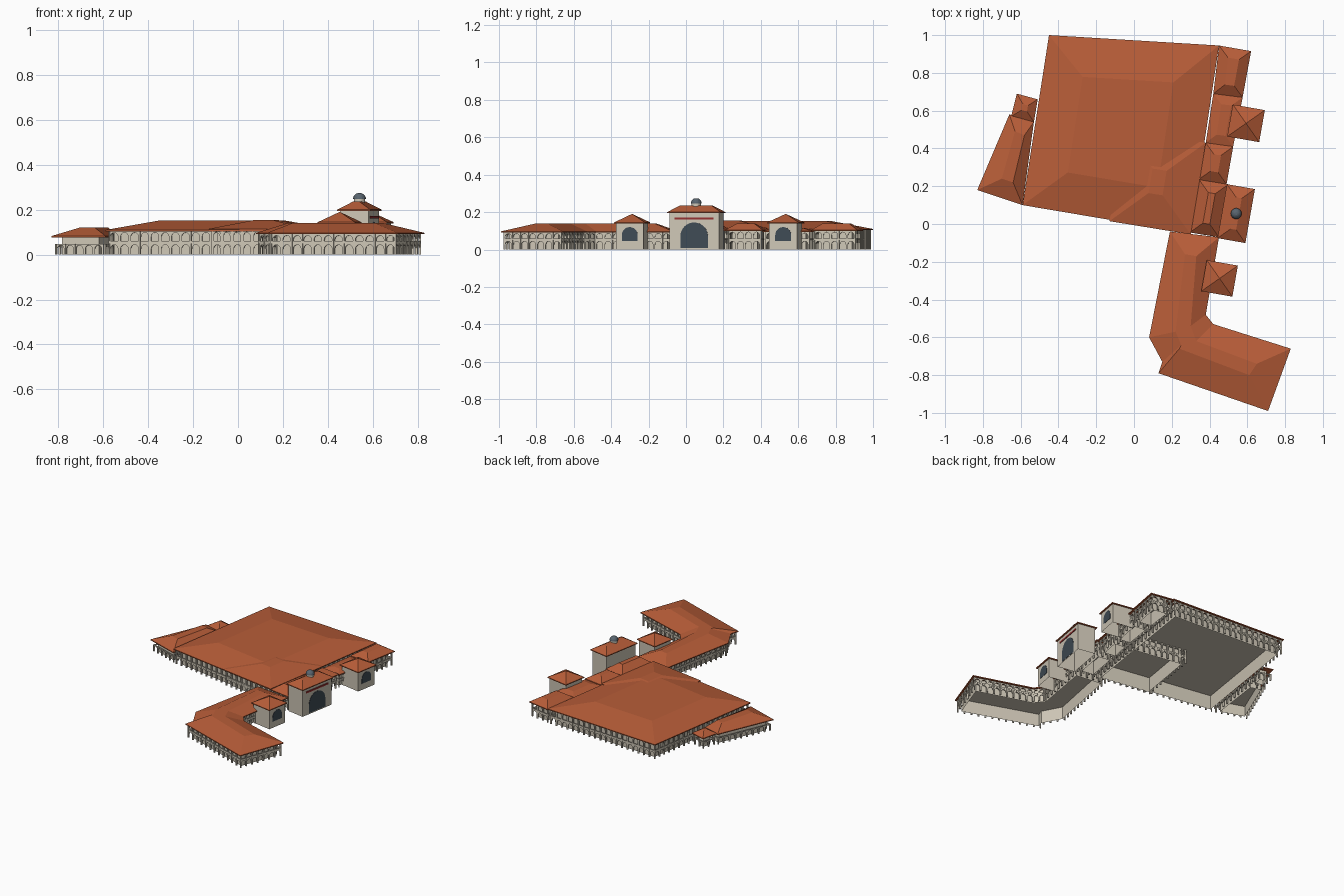
import bpy, bmesh, math
from mathutils import Vector

if "Cube" in bpy.data.objects:
    bpy.data.objects.remove(bpy.data.objects["Cube"])


def material(name, rgb):
    m = bpy.data.materials.new(name)
    m.diffuse_color = (*rgb, 1)
    m.use_nodes = True
    m.node_tree.nodes["Principled BSDF"].inputs["Base Color"].default_value = m.diffuse_color
    return m


TILE = material("tile", (0.48, 0.11, 0.04))
STONE = material("stone", (0.62, 0.57, 0.47))
GLASS = material("glass", (0.05, 0.07, 0.09))
RED = material("red", (0.30, 0.03, 0.03))
SLATE = material("slate", (0.10, 0.13, 0.16))


def finish(name, bm, mat):
    bmesh.ops.recalc_face_normals(bm, faces=bm.faces)
    me = bpy.data.meshes.new(name)
    bm.to_mesh(me)
    bm.free()
    me.materials.append(mat)
    ob = bpy.data.objects.new(name, me)
    bpy.context.collection.objects.link(ob)
    return ob


def inset(poly, d):
    """Mitred inset of a counter-clockwise outline."""
    pts = [Vector(p) for p in poly]
    out = []
    for i, p in enumerate(pts):
        a = (p - pts[i - 1]).normalized()
        b = (pts[(i + 1) % len(pts)] - p).normalized()
        na, nb = Vector((-a.y, a.x)), Vector((-b.y, b.x))
        out.append(p + (na + nb) * d / (1 + na.dot(nb)))
    return out


def loft(bm, rings, cap_bottom, cap_top):
    """Join rings given as (outline, height)."""
    vs = [[bm.verts.new((p[0], p[1], z)) for p in r] for r, z in rings]
    n = len(vs[0])
    for lo, hi in zip(vs, vs[1:]):
        for i in range(n):
            j = (i + 1) % n
            bm.faces.new((lo[i], lo[j], hi[j], hi[i]))
    if cap_bottom:
        bm.faces.new(vs[0][::-1])
    if cap_top:
        bm.faces.new(vs[-1])


def roof(name, poly, eave, ridge, top):
    bm = bmesh.new()
    loft(bm, [(poly, eave - 0.006), (poly, eave), (top, ridge)], True, True)
    finish(name, bm, TILE)


def walls(name, poly, h):
    bm = bmesh.new()
    loft(bm, [(poly, 0), (poly, h)], False, True)
    finish(name, bm, STONE)


def arch_outline(x0, x1, z0, z1, seg=6):
    """Round-headed opening from lower left, over the top, to lower right."""
    r, c = (x1 - x0) / 2, (x0 + x1) / 2
    arc = [(c - r * math.cos(math.pi * k / seg), z1 - r + r * math.sin(math.pi * k / seg))
           for k in range(seg + 1)]
    return [(x0, z0)] + arc + [(x1, z0)]


def extrude(bm, outline, origin, along, normal, thick):
    """Extrude an upright (s, z) outline along a horizontal normal."""
    front = [bm.verts.new((*(origin + along * s), z)) for s, z in outline]
    back = [bm.verts.new((*(origin + along * s + normal * thick), z)) for s, z in outline]
    bm.faces.new(front)
    bm.faces.new(back[::-1])
    for i in range(len(front)):
        j = (i + 1) % len(front)
        bm.faces.new((front[i], back[i], back[j], front[j]))


def rect(s0, s1, z0, z1):
    return [(s0, z0), (s0, z1), (s1, z1), (s1, z0)]


def arcade(name, poly, levels):
    bm = bmesh.new()
    pts = inset(poly, 0.014)
    for i, p in enumerate(pts):
        d = pts[(i + 1) % len(pts)] - p
        if d.length < 0.03:
            continue
        n = max(1, round(d.length / 0.047))
        w, along = d.length / n, d.normalized()
        normal = Vector((-along.y, along.x))
        for k in range(n):
            o = p + along * (w * k)
            for z0, z1 in levels:
                bay = [(0, z0)] + arch_outline(0.006, w - 0.006, z0, z1 - 0.006)
                extrude(bm, bay + [(w, z0), (w, z1), (0, z1)], o, along, normal, 0.006)
                if z0 > 0:   # balustrade
                    extrude(bm, rect(0, w, z0, z0 + 0.01), o - normal * 0.002, along, normal, 0.006)
            # pier in front of the wall
            extrude(bm, rect(-0.003, 0.003, 0, levels[-1][1]), o - normal * 0.004, along, normal, 0.006)
    finish(name, bm, STONE)


def building(name, poly, eave, ridge, top, two=True):
    if not isinstance(top, list):
        top = inset(poly, top)
    roof(name + "_roof", poly, eave, ridge, top)
    walls(name + "_walls", inset(poly, 0.034), eave - 0.007)
    arcade(name + "_arcade", poly, [(0, 0.05), (0.05, eave - 0.006)] if two else [(0, 0.048)])


# Great hall and its attached ranges
building("main_hall", [(-.59, .10), (.30, -.05), (.45, .945), (-.45, 1.0)], .11, .152, .21)
building("inner_hall", [(-.13, .015), (.30, -.055), (.38, .43), (-.05, .50)], .115, .155, .18)
building("north_range", [(.42, .69), (.575, .67), (.62, .915), (.45, .945)], .105, .14, .055)
building("link_range", [(.38, .43), (.525, .41), (.575, .67), (.42, .69)], .10, .115, .05)
building("middle_range", [(.34, .235), (.49, .21), (.525, .41), (.38, .43)], .105, .14, .055)
building("entrance_range", [(.295, -.045), (.45, -.07), (.50, .21), (.345, .235)], .105, .15, .06)

# Bent south wing
building("south_wing",
         [(.19, -.04), (.08, -.60), (.15, -.73), (.13, -.79), (.71, -.99), (.83, -.66),
          (.42, -.53), (.38, -.48), (.45, -.07)], .097, .14,
         [(.27, -.16), (.22, -.57), (.25, -.64), (.24, -.66), (.61, -.80), (.65, -.74),
          (.33, -.62), (.30, -.54), (.33, -.17)])

# Low west annexes
building("west_annex", [(-.83, .18), (-.59, .10), (-.53, .54), (-.66, .58)], .083, .122,
         [(-.70, .24), (-.64, .22), (-.58, .47), (-.63, .49)], False)
building("west_porch", [(-.65, .57), (-.53, .54), (-.51, .66), (-.62, .69)], .083, .11, .045, False)

# Gate towers, turned ten degrees
AX = Vector((math.cos(math.radians(-10)), math.sin(math.radians(-10))))
AY = Vector((-AX.y, AX.x))


def tower(name, cx, cy, dx, dy, eave, apex, top, arch_w, arch_z0, arch_z1):
    c = Vector((cx, cy))
    poly = [c + AX * (sx * dx / 2) + AY * (sy * dy / 2)
            for sx, sy in ((-1, -1), (1, -1), (1, 1), (-1, 1))]
    body = inset(poly, 0.01)
    roof(name + "_roof", poly, eave, apex, inset(poly, top))
    walls(name + "_walls", body, eave - 0.003)
    face = c + AX * (dx / 2 - 0.012)
    bm = bmesh.new()
    extrude(bm, arch_outline(-arch_w / 2, arch_w / 2, arch_z0, arch_z1, 12), face, AY, AX, 0.004)
    finish(name + "_arch_window", bm, GLASS)
    return face


tower("north_tower", .593, .533, .172, .172, .145, .19, .085, .086, .045, .12)
tower("south_tower", .453, -.288, .167, .167, .145, .19, .0825, .086, .045, .12)
front = tower("gate_tower", .541, .055, .15, .29, .20, .236, .06, .15, .008, .145)

# Red band above the gate
bm = bmesh.new()
extrude(bm, rect(-.105, .105, .160, .172), front, AY, AX, 0.006)
finish("gate_band", bm, RED)


# Lantern and dome on the gate tower
def disc(r, n=16):
    return [(.541 + r * math.cos(2 * math.pi * k / n), .055 + r * math.sin(2 * math.pi * k / n))
            for k in range(n)]


bm = bmesh.new()
loft(bm, [(disc(.025), .23), (disc(.025), .247)], True, True)
finish("lantern_drum", bm, STONE)
bm = bmesh.new()
rings = [(disc(.029 * math.cos(a)), .247 + .028 * math.sin(a))
         for a in (math.radians(15 * k) for k in range(6))]
loft(bm, rings, True, True)
finish("lantern_dome", bm, SLATE)
